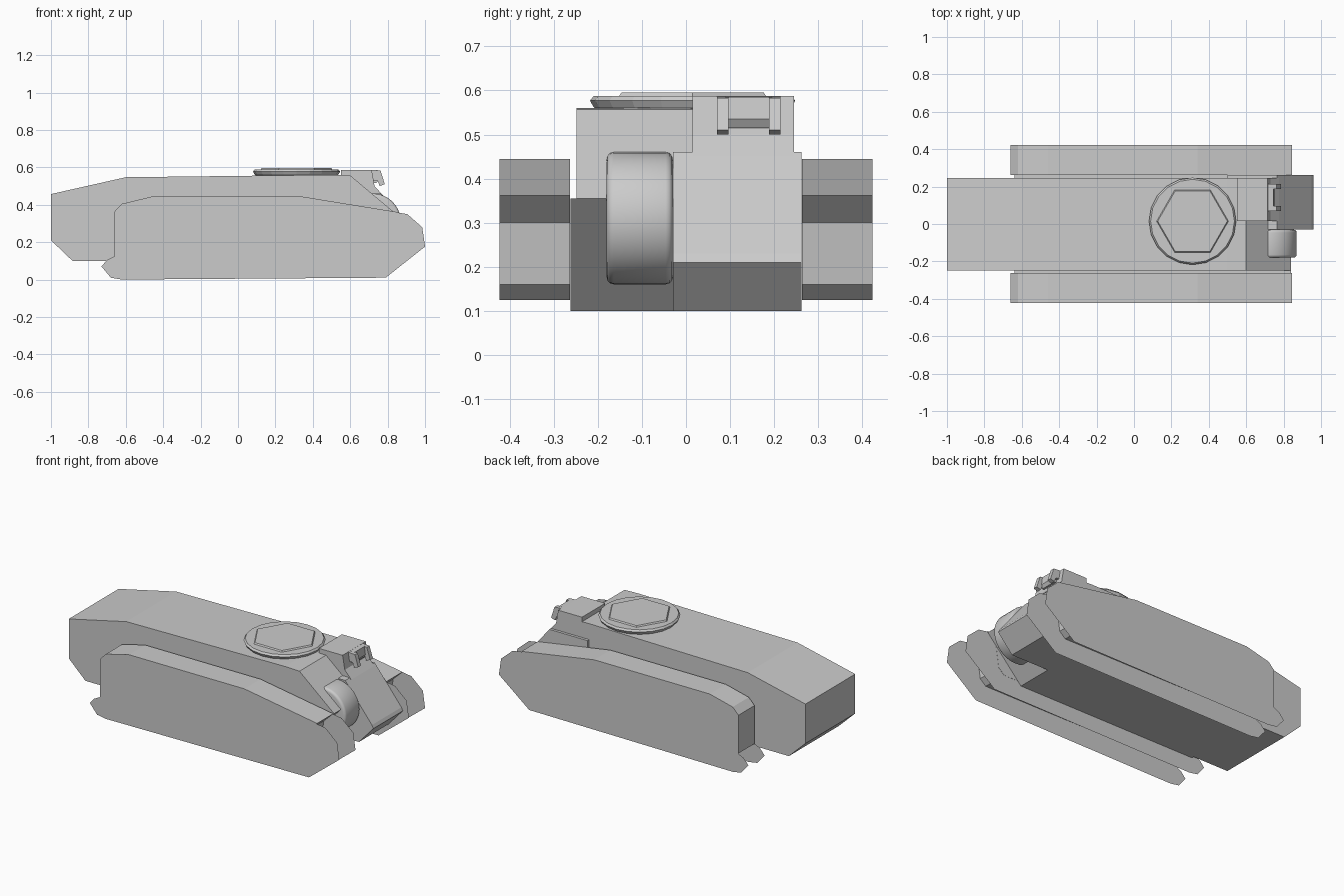
import bpy, bmesh, math

if "Cube" in bpy.data.objects:
    bpy.data.objects.remove(bpy.data.objects["Cube"])


def make(name, bm):
    bmesh.ops.recalc_face_normals(bm, faces=bm.faces)
    mesh = bpy.data.meshes.new(name)
    bm.to_mesh(mesh)
    bm.free()
    ob = bpy.data.objects.new(name, mesh)
    bpy.context.collection.objects.link(ob)
    return ob


def prism(name, profile, y0, y1=None):
    """x-z profile extruded from y0 to y1, or a flat sheet without y1."""
    bm = bmesh.new()
    face = bm.faces.new([bm.verts.new((x, y0, z)) for x, z in profile])
    if y1 is not None:
        out = bmesh.ops.extrude_face_region(bm, geom=[face], use_keep_orig=True)
        verts = [v for v in out["geom"] if isinstance(v, bmesh.types.BMVert)]
        bmesh.ops.translate(bm, verts=verts, vec=(0, y1 - y0, 0))
    return make(name, bm)


def stack(name, centre, rings, sides, turn=0.0):
    """Closed upright turned shape from (radius, z) rings."""
    bm = bmesh.new()
    loops = []
    for r, z in rings:
        loops.append([bm.verts.new((centre[0] + r * math.cos(turn + math.tau * i / sides),
                                    centre[1] + r * math.sin(turn + math.tau * i / sides), z))
                      for i in range(sides)])
    for a, b in zip(loops, loops[1:]):
        for i in range(sides):
            j = (i + 1) % sides
            bm.faces.new((a[i], a[j], b[j], b[i]))
    bm.faces.new(loops[0])
    bm.faces.new(loops[-1])
    return make(name, bm)


# Main hull with the sloped nose on one side
prism("hull", [(-1, .21), (-.885, .10), (.60, .10), (.84, .355), (.60, .557),
               (.5, .56), (-.6, .547), (-1, .457)], -.248, .245)

# Lower hull, slightly wider, between the tracks
prism("lower_hull", [(-.64, .10), (.60, .10), (.84, .355), (-.64, .355)], -.262, .262)

# Steeper glacis block and raised driver compartment on the other side
prism("glacis", [(.5, .10), (.86, .10), (.96, .21), (.95, .23), (.765, .46), (.5, .46)],
      -.03, .262)
prism("driver_box", [(.55, .45), (.775, .45), (.73, .50), (.715, .587), (.55, .587)],
      .015, .245)

# Hooded vision block on the driver compartment
hood = [(.70, .587), (.762, .583), (.785, .51), (.758, .50), (.745, .53), (.70, .53)]
for n, y in enumerate((.07, .188)):
    prism(f"hood_leg_{n}", hood, y, y + .027)
prism("hood_visor", [(.70, .587), (.745, .585), (.752, .535), (.74, .515), (.70, .515)],
      .09, .195)

# Rounded drum housing in the nose
bm = bmesh.new()
bmesh.ops.create_cone(bm, cap_ends=True, segments=40, radius1=.15, radius2=.15, depth=.15)
rims = [e for e in bm.edges if any(len(f.verts) > 4 for f in e.link_faces)]
bmesh.ops.bevel(bm, geom=rims, offset=.016, segments=3, profile=.5, affect='EDGES')
drum = make("nose_drum", bm)
drum.rotation_euler.x = math.pi / 2
drum.location = (.72, -.105, .31)
bpy.context.view_layer.objects.active = drum
drum.select_set(True)
bpy.ops.object.shade_smooth_by_angle(angle=math.radians(40))

# Turret ring and its six-sided cover
stack("turret_ring", (.313, .015), [(.215, .553), (.225, .563), (.233, .577), (.224, .588)], 20)
stack("turret_cover", (.313, .015), [(.195, .584), (.186, .596)], 6)

# Track units: filled fender body between two thin side plates
body = [(-.66, .125), (-.66, .364), (-.62, .405), (-.46, .444), (.34, .444),
        (.845, .362), (.78, .30), (.76, .16), (.72, .125)]
plate = [(-.66, .125), (-.66, .364), (-.62, .405), (-.46, .444), (.34, .444), (.905, .35),
         (.985, .28), (1, .176), (.79, .01), (-.62, 0), (-.68, .01), (-.73, .07),
         (-.70, .105)]
for side, s in (("front", -1), ("back", 1)):
    prism(f"{side}_track_body", body, s * .263, s * .423)
    prism(f"{side}_outer_plate", plate, s * .425)
    prism(f"{side}_inner_plate", plate, s * .264)
